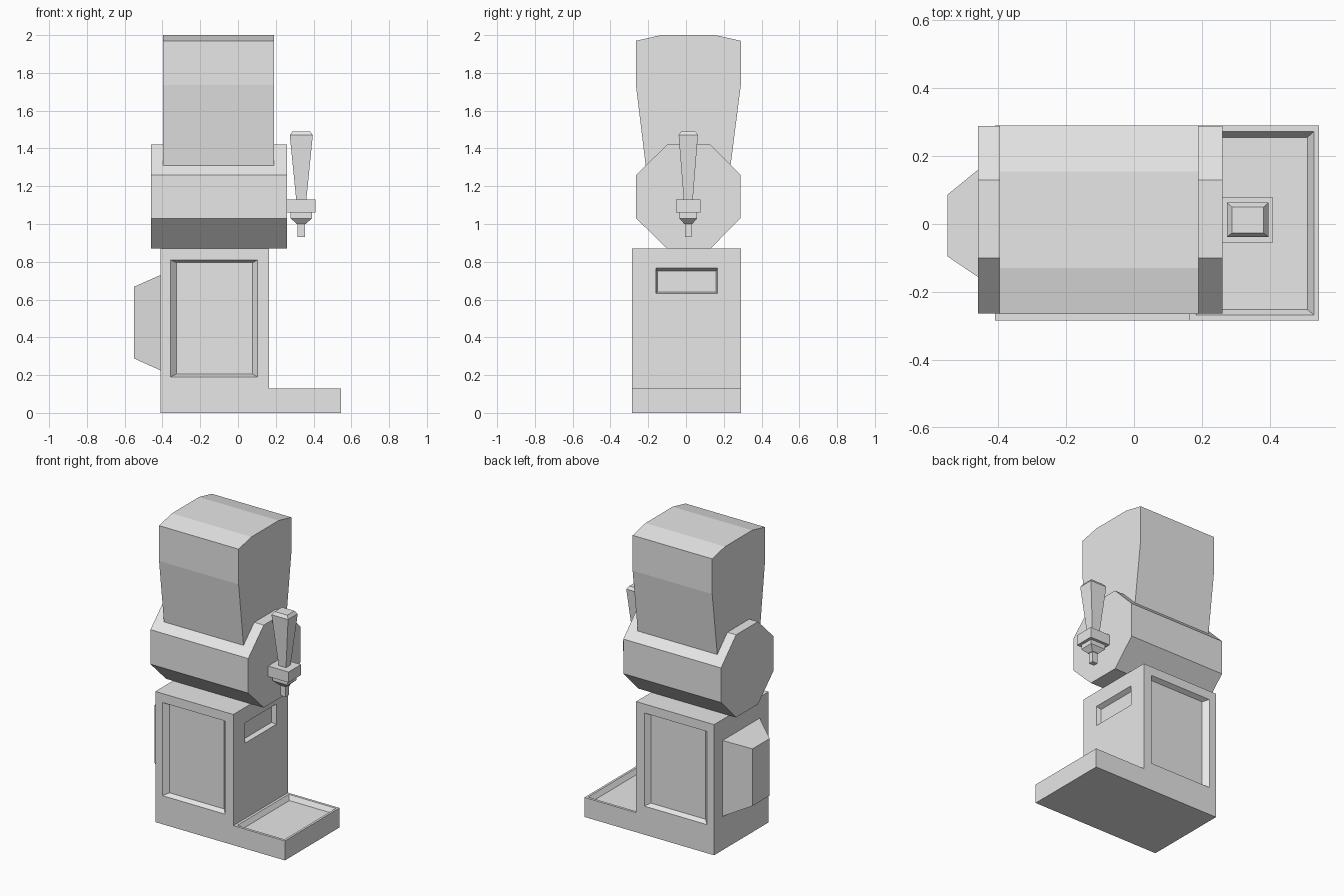
import bpy
import bmesh

cube = bpy.data.objects.get("Cube")
if cube:
    bpy.data.objects.remove(cube, do_unlink=True)

grey = bpy.data.materials.new("plain_grey")
grey.use_nodes = True
colour = (0.8, 0.8, 0.8, 1)
grey.diffuse_color = colour
grey.node_tree.nodes["Principled BSDF"].inputs["Base Color"].default_value = colour


def loft(name, rings):
    """Skin a list of equally long point rings and cap both ends."""
    bm = bmesh.new()
    loops = [[bm.verts.new(p) for p in ring] for ring in rings]
    n = len(loops[0])
    for a, b in zip(loops, loops[1:]):
        for i in range(n):
            j = (i + 1) % n
            bm.faces.new((a[i], a[j], b[j], b[i]))
    bm.faces.new(loops[0])
    bm.faces.new(loops[-1])
    bmesh.ops.recalc_face_normals(bm, faces=bm.faces)
    mesh = bpy.data.meshes.new(name)
    bm.to_mesh(mesh)
    bm.free()
    mesh.materials.append(grey)
    obj = bpy.data.objects.new(name, mesh)
    bpy.context.collection.objects.link(obj)
    return obj


def rect_loft(name, axis, sections):
    """Sections are (position on axis, low u, high u, low v, high v)."""
    rings = []
    for t, u0, u1, v0, v1 in sections:
        ring = []
        for uv in ((u0, v0), (u1, v0), (u1, v1), (u0, v1)):
            p = list(uv)
            p.insert(axis, t)
            ring.append(p)
        rings.append(ring)
    return loft(name, rings)


def extrude_profile(name, x0, x1, profile):
    return loft(name, [[(x, y, z) for y, z in profile] for x in (x0, x1)])


def cut_pocket(target, axis, surface, floor, outer, inner):
    """Sink a bevelled rectangular pocket into a flat side."""
    outside = surface + (surface - floor)
    cutter = rect_loft("pocket_cutter", axis,
                       [(outside, *outer), (surface, *outer), (floor, *inner)])
    cutter.hide_render = True
    mod = target.modifiers.new("pocket", "BOOLEAN")
    mod.operation = "DIFFERENCE"
    mod.solver = "EXACT"
    mod.object = cutter
    deps = bpy.context.evaluated_depsgraph_get()
    mesh = bpy.data.meshes.new_from_object(target.evaluated_get(deps))
    target.modifiers.clear()
    target.data = mesh
    bpy.data.objects.remove(cutter, do_unlink=True)


# Cabinet with the low tray on its left side
FRONT, BACK = -0.285, 0.29
outline = [(-0.41, 0), (0.545, 0), (0.545, 0.13), (0.165, 0.13),
           (0.165, 0.87), (-0.41, 0.87)]
cabinet = loft("cabinet_and_tray", [[(x, y, z) for x, z in outline]
                                    for y in (FRONT, BACK)])

# Front and back panels, side slot and tray recess
panel_outer = (-0.357, 0.104, 0.19, 0.81)
panel_inner = (-0.326, 0.077, 0.206, 0.795)
cut_pocket(cabinet, 1, FRONT, FRONT + 0.03, panel_outer, panel_inner)
cut_pocket(cabinet, 1, BACK, BACK - 0.03, panel_outer, panel_inner)
cut_pocket(cabinet, 0, 0.165, 0.135,
           (-0.16, 0.167, 0.632, 0.767), (-0.152, 0.16, 0.64, 0.752))
cut_pocket(cabinet, 2, 0.13, 0.1,
           (0.182, 0.53, -0.268, 0.273), (0.2, 0.511, -0.252, 0.255))

# Tapered bulge on the right side
rect_loft("side_bulge", 0, [(-0.41, -0.19, 0.2, 0.225, 0.73),
                            (-0.55, -0.095, 0.086, 0.288, 0.668)])

# Eight-sided drum
extrude_profile("drum", -0.46, 0.26, [
    (-0.1, 0.87), (0.13, 0.87), (0.288, 1.03), (0.288, 1.26),
    (0.13, 1.42), (-0.1, 1.42), (-0.264, 1.26), (-0.264, 1.03)])

# Hopper that widens upwards out of the drum
extrude_profile("hopper", -0.396, 0.19, [
    (-0.2, 1.2), (0.222, 1.2), (0.29, 1.735), (0.29, 1.97),
    (0.155, 2), (-0.13, 2), (-0.265, 1.97), (-0.265, 1.735)])


# Tap: grip, collar and spout share one centre line
def tap_part(name, sections):
    cx, cy = 0.335, 0.012
    rect_loft(name, 2, [(z, cx - a, cx + a, cy - b, cy + b)
                        for z, a, b in sections])


tap_part("tap_grip", [(1.13, 0.027, 0.024), (1.47, 0.061, 0.051),
                      (1.49, 0.047, 0.038)])
tap_part("tap_collar", [(1.06, 0.075, 0.066), (1.13, 0.075, 0.066)])
tap_part("tap_nut", [(1.0, 0.024, 0.021), (1.03, 0.056, 0.047),
                     (1.06, 0.056, 0.047)])
tap_part("tap_spout", [(0.93, 0.02, 0.017), (1.0, 0.02, 0.017)])
